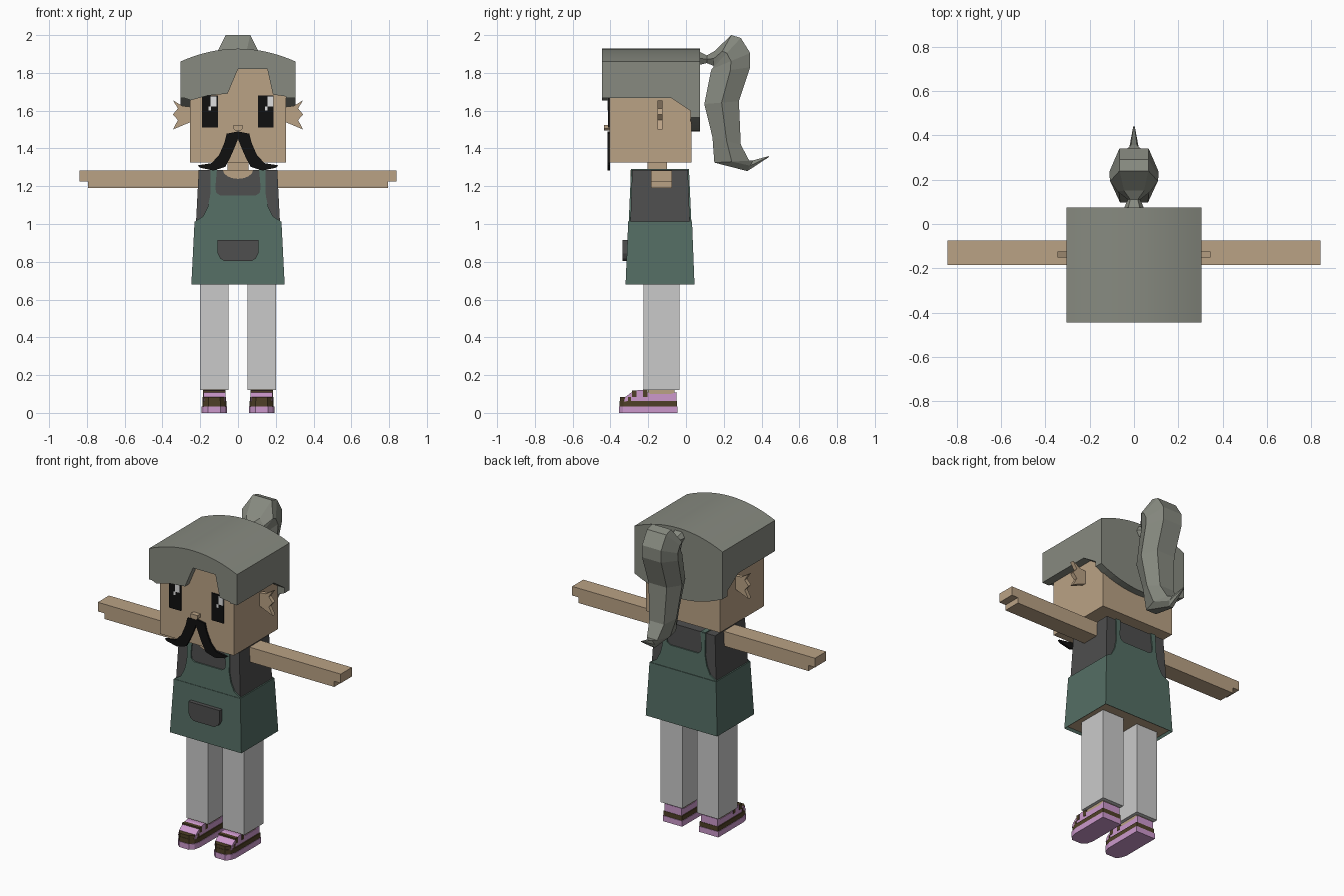
import bpy, bmesh, math

cube = bpy.data.objects.get("Cube")
if cube:
    bpy.data.objects.remove(cube, do_unlink=True)


def material(name, hexcode):
    rgb = [int(hexcode[i:i + 2], 16) / 255 for i in (0, 2, 4)]
    col = [((c + 0.055) / 1.055) ** 2.4 if c > 0.04 else c / 12.92 for c in rgb] + [1]
    m = bpy.data.materials.new(name)
    m.use_nodes = True
    m.diffuse_color = col
    m.node_tree.nodes["Principled BSDF"].inputs["Base Color"].default_value = col
    return m


SKIN = material("skin", "BAA285")
HAIR = material("grey_hair", "878A80")
GREEN = material("apron_green", "546E64")
DARK = material("shirt_grey", "4E4E4E")
BLACK = material("black", "101010")
WHITE = material("highlight_white", "E0E0E0")
CLOTH = material("trouser_white", "CACACA")
PINK = material("shoe_pink", "CC98CC")
BROWN = material("shoe_brown", "4F4027")


def finish(name, bm, *mats):
    bmesh.ops.recalc_face_normals(bm, faces=bm.faces)
    me = bpy.data.meshes.new(name)
    bm.to_mesh(me)
    bm.free()
    for m in mats:
        me.materials.append(m)
    ob = bpy.data.objects.new(name, me)
    bpy.context.collection.objects.link(ob)
    return ob


def loft(name, rings, *mats):
    """Skin a list of equal-length point rings and cap both ends."""
    bm = bmesh.new()
    vs = [[bm.verts.new(p) for p in r] for r in rings]
    n = len(vs[0])
    for a, b in zip(vs, vs[1:]):
        for i in range(n):
            j = (i + 1) % n
            bm.faces.new((a[i], a[j], b[j], b[i]))
    bm.faces.new(vs[0])
    bm.faces.new(vs[-1])
    return finish(name, bm, *mats)


def prism(name, pts, axis, a, b, mat):
    """Extrude a 2D outline along an axis from a to b."""
    place = {"x": lambda p, d: (d, p[0], p[1]),
             "y": lambda p, d: (p[0], d, p[1]),
             "z": lambda p, d: (p[0], p[1], d)}[axis]
    return loft(name, [[place(p, d) for p in pts] for d in (a, b)], mat)


def rect(x0, x1, y0, y1):
    return [(x0, y0), (x1, y0), (x1, y1), (x0, y1)]


def box(name, x, y, z, mat):
    return prism(name, rect(*x, *y), "z", *z, mat)


def flip(pts, s):
    return [(s * x, z) for x, z in pts]


def mirrored(half):
    return half + [(-x, z) for x, z in reversed(half) if x]


def side(s):
    return "left" if s > 0 else "right"


# Torso, with the apron skirt as a slightly larger shell around it
def slab(w, y0, y1, z):
    return [(x, y, z) for x, y in rect(-w, w, y0, y1)]


loft("shirt", [slab(.238, -.305, .032, .7), slab(.208, -.285, .01, 1.285)], DARK)
skirt = loft("apron_skirt", [slab(.247, -.32, .045, .68), slab(.23, -.306, .032, 1.012)],
             GREEN, SKIN)
bm = bmesh.new()
bm.from_mesh(skirt.data)
under = [f for f in bm.faces if f.normal.z < -.9]
bmesh.ops.inset_individual(bm, faces=under, thickness=.012, depth=-.015)
for f in under:
    f.material_index = 1
bm.to_mesh(skirt.data)
bm.free()

# Bib and straps, following the slope of the shirt
bib = mirrored([(.229, 1.0), (.226, 1.015), (.185, 1.04), (.16, 1.09), (.147, 1.15),
                (.145, 1.285), (.112, 1.285), (.12, 1.19), (.115, 1.165), (.095, 1.152)])
for name, y, out in (("bib_front", -.285, -1), ("bib_back", .01, 1)):
    ob = prism(name, bib, "y", y - out * .004, y + out * .006, GREEN)
    for v in ob.data.vertices:
        v.co.y += out * (1.285 - v.co.z) * .045
for s in (1, -1):
    box(side(s) + "_shoulder_strap", (s * .112, s * .145), (-.29, .015), (1.28, 1.29), GREEN)

# Pocket
prism("pocket", mirrored([(.108, .915), (.108, .845), (.095, .818), (.07, .803)]),
      "y", -.335, -.3, DARK)

# Neck and open collar
box("neck", (-.055, .055), (-.205, -.1), (1.27, 1.34), SKIN)
scoop = [(.08 * math.cos(t * math.pi / 8), 1.287 - .048 * math.sin(t * math.pi / 8))
         for t in range(9)]
prism("collar_opening", scoop, "y", -.293, -.284, SKIN)

# Head and nose
box("head", (-.255, .255), (-.405, .03), (1.325, 1.84), SKIN)
prism("nose", mirrored([(.025, 1.525), (.025, 1.505), (.015, 1.495)]), "y", -.435, -.4, SKIN)

# Moustache
curl = [(0, 1.49), (.06, 1.478), (.072, 1.43), (.1, 1.365), (.14, 1.322), (.215, 1.31),
        (.2, 1.298), (.13, 1.283), (.068, 1.302), (.042, 1.35), (.02, 1.4), (0, 1.45)]
for s in (1, -1):
    prism(side(s) + "_moustache", flip(curl, s), "y", -.416, -.402, BLACK)

# Eyes, each with two highlights
for s, x0, shine, spark in ((1, .105, .157, .142), (-1, -.19, -.145, -.157)):
    box(side(s) + "_eye", (x0, x0 + .083), (-.412, -.404), (1.51, 1.68), BLACK)
    box(side(s) + "_eye_shine", (shine, shine + .03), (-.415, -.411), (1.622, 1.676), WHITE)
    box(side(s) + "_eye_spark", (spark, spark + .015), (-.415, -.411), (1.6, 1.622), WHITE)

# Jagged ears and arms with stepped hands
ear = [(.25, 1.62), (.295, 1.625), (.345, 1.655), (.318, 1.612), (.345, 1.58),
       (.318, 1.55), (.345, 1.5), (.25, 1.54)]
arm = [(.19, 1.282), (.84, 1.282), (.84, 1.225), (.795, 1.225), (.795, 1.19), (.19, 1.19)]
for s in (1, -1):
    prism(side(s) + "_ear", flip(ear, s), "y", -.15, -.125, SKIN)
    prism(side(s) + "_arm", flip(arm, s), "y", -.185, -.075, SKIN)

# Hair cap: arched crown, side panels, back panel and fringe
arch = [(x * .305 / 8, 1.86 + .068 * (1 - (x / 8) ** 2)) for x in range(8, -9, -1)]
crown = prism("hair_crown", [(.305, 1.82)] + arch + [(-.305, 1.82)], "y", -.445, .075, HAIR)
panel = [(-.445, 1.86), (.075, 1.86), (.075, 1.565), (-.08, 1.668), (-.445, 1.668)]
for s in (1, -1):
    prism(side(s) + "_hair_panel", panel, "x", s * .255, s * .305, HAIR)
nape = [(x * .305 / 6, 1.49 + .075 * (x / 6) ** 2) for x in range(-6, 7)]
prism("hair_back", nape + [(.305, 1.86), (-.305, 1.86)], "y", .025, .075, HAIR)
fringe = [(-.305, 1.86), (-.305, 1.675), (-.25, 1.655), (-.16, 1.68), (-.055, 1.69),
          (0, 1.82), (.155, 1.82), (.185, 1.685), (.305, 1.668), (.305, 1.86)]
prism("hair_fringe", fringe, "y", -.445, -.4, HAIR)

# Ponytail: six-sided rings given as inner point, outer point, half width
tail = [(.06, 1.84, .06, 1.918, .05), (.11, 1.852, .11, 1.892, .028),
        (.145, 1.838, .15, 1.915, .075), (.145, 1.83, .24, 2.0, .108),
        (.142, 1.825, .29, 1.985, .11), (.136, 1.82, .34, 1.905, .11),
        (.13, 1.8, .34, 1.83, .11), (.097, 1.635, .28, 1.65, .105),
        (.14, 1.46, .29, 1.42, .085), (.15, 1.325, .335, 1.335, .06),
        (.325, 1.28, .355, 1.337, .022), (.435, 1.352, .44, 1.36, .004)]
rings = []
for y0, z0, y1, z1, w in tail:
    ym, zm = (y0 + y1) / 2, (z0 + z1) / 2
    rings.append([(-w * .6, y0, z0), (w * .6, y0, z0), (w, ym, zm),
                  (w * .6, y1, z1), (-w * .6, y1, z1), (-w, ym, zm)])
loft("ponytail", rings, HAIR)

# Legs and layered shoes
upper = [(-.33, .06), (-.32, .085), (-.29, .108), (-.25, .122), (-.22, .122),
         (-.19, .1), (-.08, .1), (-.05, .11), (-.05, .06)]
for s in (1, -1):
    c = s * .125

    def footprint(w, toe, heel):
        ends = [(w, heel), (w, toe + .06), (w * .85, toe + .022), (w * .5, toe)]
        return [(c + x, y) for x, y in mirrored(ends)]

    n = side(s)
    box(n + "_leg", (c - .075, c + .075), (-.225, -.035), (.12, .7), CLOTH)
    box(n + "_ankle", (c - .055, c + .055), (-.2, -.06), (.05, .121), SKIN)
    prism(n + "_shoe_sole", footprint(.067, -.355, -.045), "z", 0, .035, PINK)
    prism(n + "_shoe_band", footprint(.064, -.352, -.048), "z", .035, .064, BROWN)
    prism(n + "_shoe_upper", upper, "x", c - .058, c + .058, PINK)
    prism(n + "_toe_cap", footprint(.062, -.35, -.29), "z", .06, .085, BROWN)
    for y, z in ((-.275, .118), (-.215, .123)):
        box(n + "_shoe_strap", (c - .06, c + .06), (y - .012, y + .012), (.085, z), BROWN)

# Soft shading on the arched crown
bpy.ops.object.select_all(action="DESELECT")
crown.select_set(True)
bpy.context.view_layer.objects.active = crown
bpy.ops.object.shade_smooth_by_angle(angle=math.radians(25))
